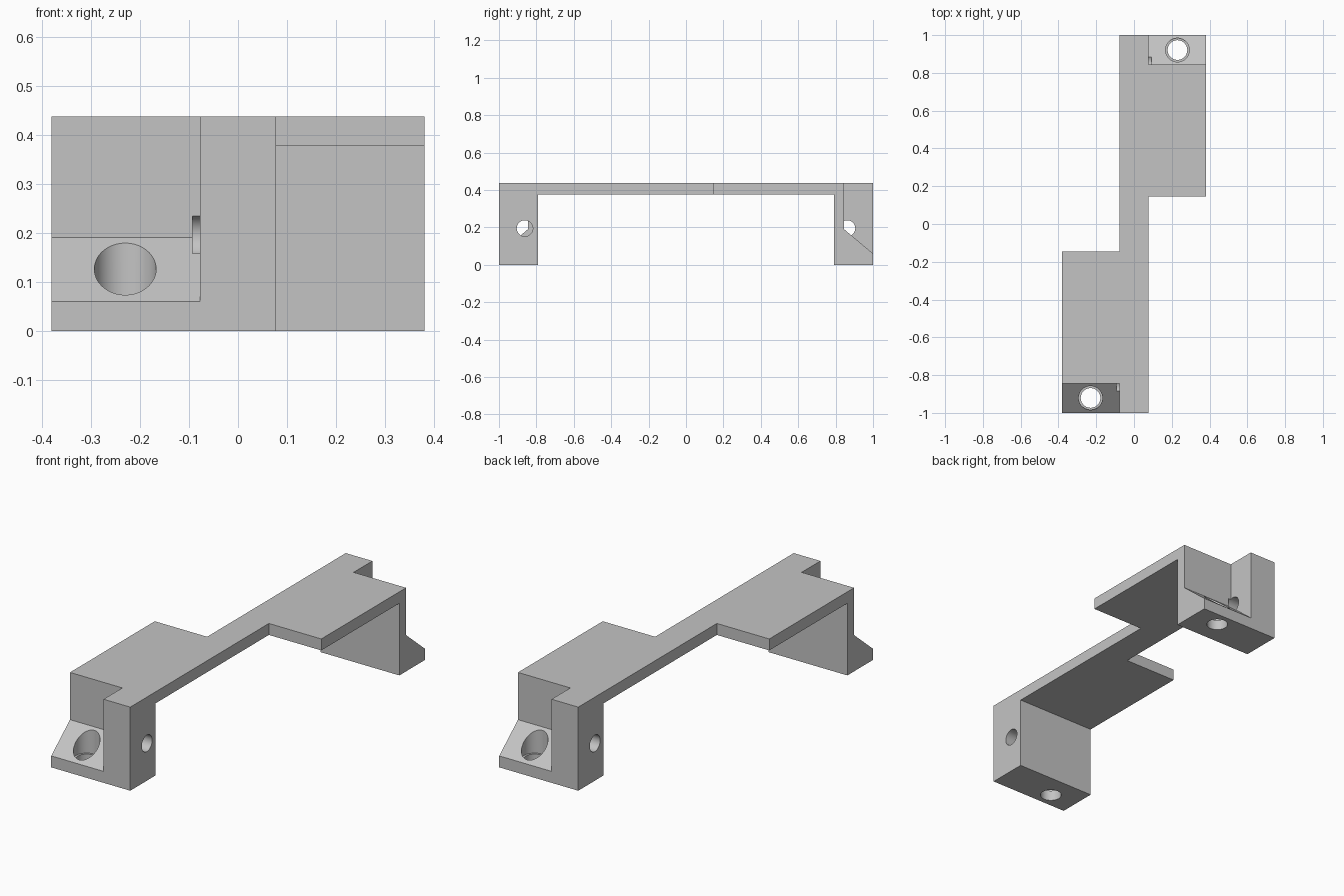
import bpy
import bmesh
import math
from mathutils import Matrix, Vector

if "Cube" in bpy.data.objects:
    bpy.data.objects.remove(bpy.data.objects["Cube"], do_unlink=True)

WIDE = 0.38      # half width of the whole bracket
STRIP = 0.077    # half width of the central strip
TOP = 0.437
UNDER = 0.377    # underside of the plate

grey = bpy.data.materials.new("plain grey")
grey.use_nodes = True
grey.diffuse_color = (0.55, 0.55, 0.55, 1)
grey.node_tree.nodes["Principled BSDF"].inputs["Base Color"].default_value = (0.55, 0.55, 0.55, 1)


def finish(name, bm):
    bmesh.ops.recalc_face_normals(bm, faces=bm.faces)
    mesh = bpy.data.meshes.new(name)
    bm.to_mesh(mesh)
    bm.free()
    mesh.materials.append(grey)
    obj = bpy.data.objects.new(name, mesh)
    bpy.context.collection.objects.link(obj)
    return obj


def extrude_side(name, profile, x0, x1):
    """Extrude a (y, z) profile along x."""
    bm = bmesh.new()
    face = bm.faces.new([bm.verts.new((x0, y, z)) for y, z in profile])
    geom = bmesh.ops.extrude_face_region(bm, geom=[face])["geom"]
    verts = [v for v in geom if isinstance(v, bmesh.types.BMVert)]
    bmesh.ops.translate(bm, verts=verts, vec=(x1 - x0, 0, 0))
    return finish(name, bm)


def drill(name, radius, start, end):
    """Cylinder between two points."""
    a, b = Vector(start), Vector(end)
    turn = (b - a).to_track_quat('Z', 'Y').to_matrix().to_4x4()
    bm = bmesh.new()
    bmesh.ops.create_cone(bm, cap_ends=True, segments=64, radius1=radius, radius2=radius,
                          depth=(b - a).length, matrix=Matrix.Translation((a + b) / 2) @ turn)
    return finish(name, bm)


# Bridge with a leg at each end
bracket = extrude_side("bracket", [
    (-1, 0), (-0.79, 0), (-0.79, UNDER), (0.79, UNDER),
    (0.79, 0), (1, 0), (1, TOP), (-1, TOP)], -WIDE, WIDE)


def end_cutters():
    """Cutters for the front end, which also serve the back after a half turn."""
    return [
        # open side beside the strip
        extrude_side("side_cutter", [(-1.1, -0.1), (0.145, -0.1), (0.145, 0.6), (-1.1, 0.6)],
                     STRIP, 0.5),
        # corner notch with sloping floor
        extrude_side("notch_cutter", [(-1.1, -0.024), (-0.845, 0.19), (-0.845, 0.6), (-1.1, 0.6)],
                     -0.5, -STRIP),
        # counterbored screw hole through the foot
        drill("counterbore_cutter", 0.063, (-0.23, -0.921, 0.055), (-0.23, -0.921, 0.5)),
        drill("screw_cutter", 0.052, (-0.23, -0.921, -0.1), (-0.23, -0.921, 0.3)),
        # cross hole through the wall
        drill("cross_hole_cutter", 0.043, (-0.093, -0.862, 0.195), (0.2, -0.862, 0.195)),
    ]


bpy.context.view_layer.objects.active = bracket
for angle in (0, math.pi):
    for cutter in end_cutters():
        cutter.data.transform(Matrix.Rotation(angle, 4, 'Z'))
        cutter.hide_render = True
        mod = bracket.modifiers.new("cut", 'BOOLEAN')
        mod.operation = 'DIFFERENCE'
        mod.solver = 'EXACT'
        mod.object = cutter
        bpy.ops.object.modifier_apply(modifier=mod.name)
        bpy.data.objects.remove(cutter, do_unlink=True)

# Smooth hole walls, sharp edges elsewhere
bpy.ops.object.select_all(action='DESELECT')
bracket.select_set(True)
bpy.ops.object.shade_smooth_by_angle(angle=math.radians(30))
